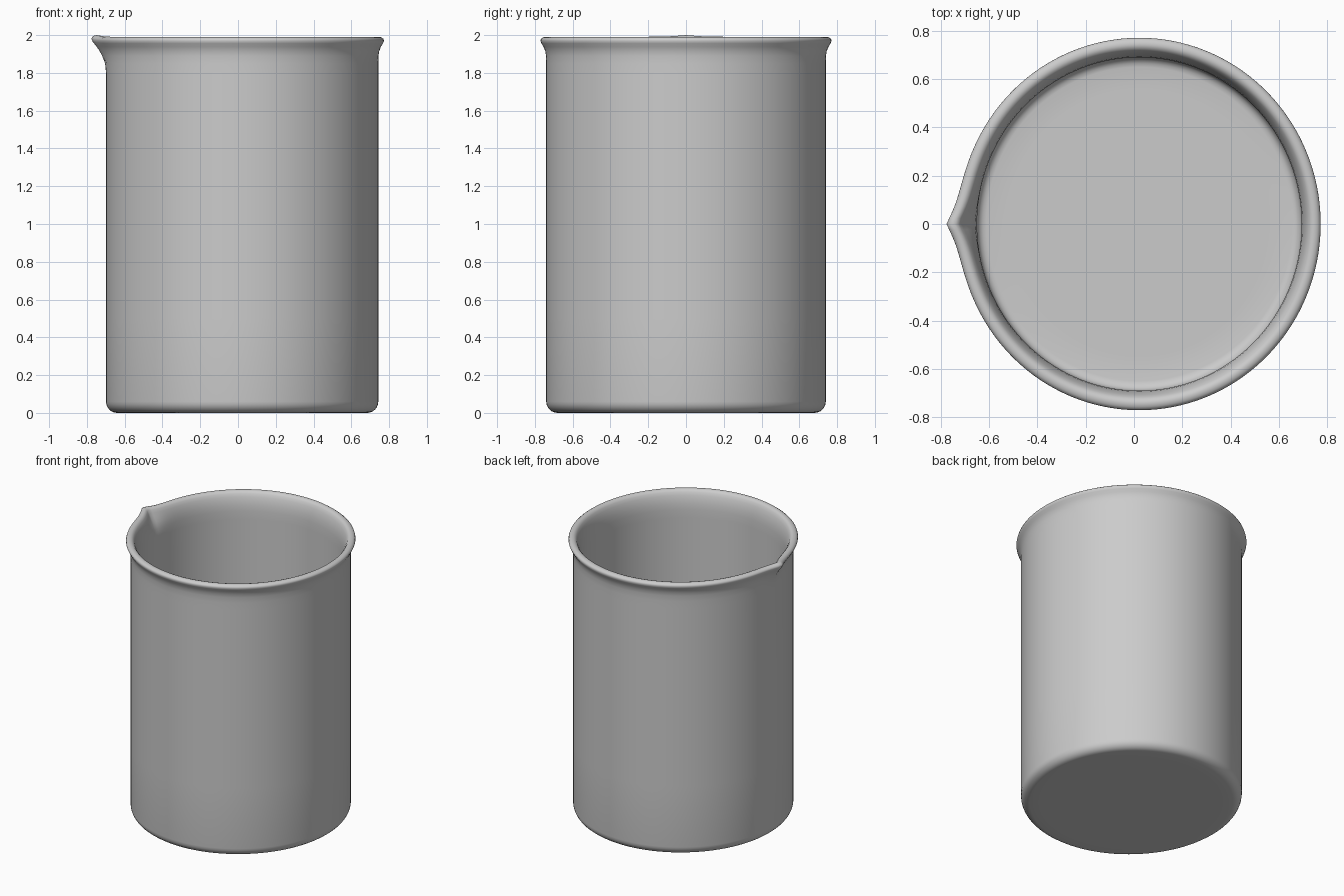
import bpy, bmesh, math

if "Cube" in bpy.data.objects:
    bpy.data.objects.remove(bpy.data.objects["Cube"])

SEG = 192
CX, SQUASH = 0.022, 0.974   # body is very slightly narrower along x

# Wall cross-section (radius, z): outer base -> flared lip -> inner floor
profile = [(0.60, 0.0), (0.68, 0.0)]
for i in range(1, 7):                                   # rounded outer base
    a = math.radians(15 * i)
    profile.append((0.68 + 0.06 * math.sin(a), 0.06 - 0.06 * math.cos(a)))
profile += [(0.74, 0.5), (0.74, 1.2), (0.74, 1.80), (0.74, 1.85), (0.741, 1.89),
            (0.745, 1.915), (0.754, 1.938), (0.765, 1.956), (0.771, 1.970),
            (0.768, 1.980), (0.757, 1.988), (0.742, 1.991), (0.728, 1.987),
            (0.717, 1.975), (0.708, 1.955), (0.700, 1.93), (0.694, 1.90),
            (0.690, 1.86), (0.690, 1.80), (0.690, 1.2), (0.690, 0.5), (0.690, 0.09)]
for i in range(1, 5):                                   # rounded inner floor
    a = math.radians(22.5 * i)
    profile.append((0.65 + 0.04 * math.cos(a), 0.09 - 0.04 * math.sin(a)))
profile.append((0.55, 0.05))


def place(r, z, ang):
    """Point on the wall, pulled out into the pouring spout near the -x rim."""
    x, y = CX + r * SQUASH * math.cos(ang), r * math.sin(ang)
    if math.cos(ang) < 0:
        t = min(max((z - 1.82) / 0.15, 0), 1)
        t = t * t * (3 - 2 * t)
        w = t * math.exp(-(abs(y) / 0.075) ** 1.25)
        x -= 0.047 * w
        z += 0.009 * w
    return x, y, z


bm = bmesh.new()
rings = [[bm.verts.new(place(r, z, 2 * math.pi * i / SEG)) for i in range(SEG)]
         for r, z in profile]
for a, b in zip(rings, rings[1:]):
    for i in range(SEG):
        j = (i + 1) % SEG
        bm.faces.new((a[i], a[j], b[j], b[i]))
bm.faces.new(rings[0][::-1])     # underside
bm.faces.new(rings[-1])          # inside floor
bmesh.ops.recalc_face_normals(bm, faces=bm.faces)

mesh = bpy.data.meshes.new("beaker")
bm.to_mesh(mesh)
bm.free()
beaker = bpy.data.objects.new("beaker", mesh)
bpy.context.collection.objects.link(beaker)
bpy.context.view_layer.objects.active = beaker
beaker.select_set(True)
bpy.ops.object.shade_smooth_by_angle(angle=math.radians(40))
